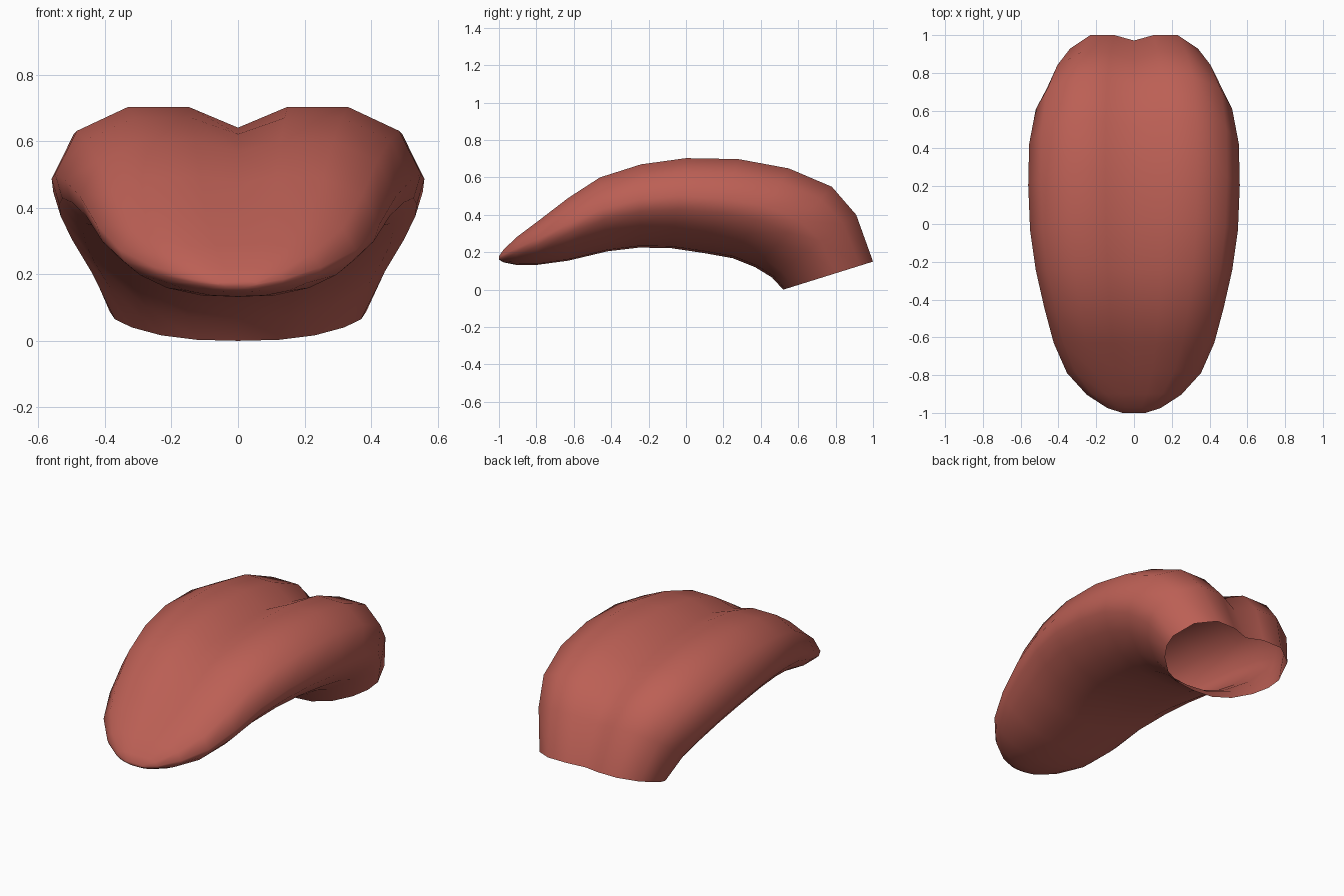
import bpy, bmesh

if "Cube" in bpy.data.objects:
    bpy.data.objects.remove(bpy.data.objects["Cube"])

# Rings: bottom (y, z), top (y, z), half width, groove depth fraction
RINGS = [
    (-1.0, .160, -1.0, .178, .06, 0),
    (-.975, .146, -.975, .215, .14, 0),
    (-.91, .133, -.90, .285, .25, 0),
    (-.80, .132, -.78, .375, .355, .02),
    (-.63, .155, -.63, .49, .425, .05),
    (-.42, .205, -.46, .60, .475, .08),
    (-.25, .225, -.24, .67, .52, .11),
    (-.08, .222, .0, .703, .55, .13),
    (.10, .195, .28, .698, .56, .13),
    (.25, .168, .55, .648, .555, .13),
    (.37, .12, .78, .55, .52, .12),
    (.46, .065, .91, .40, .46, .09),
    (.52, .0, 1.0, .15, .385, .06),
]
# Half cross-section: across (0..1), bottom to top (0..1)
HALF = [(.32, .02), (.60, .11), (.83, .27), (.96, .43), (1, .58),
        (.88, .85), (.60, 1), (.27, 1)]

bm = bmesh.new()
loops = []
for by, bz, ty, tz, w, g in RINGS:
    section = [(0, 0)] + HALF + [(0, 1 - g)] + [(-s, t) for s, t in reversed(HALF)]
    loops.append([bm.verts.new((s * w, by + (ty - by) * t, bz + (tz - bz) * t))
                  for s, t in section])

# Skin between rings, closed at the tip, open at the root
for a, b in zip(loops, loops[1:]):
    n = len(a)
    for i in range(n):
        j = (i + 1) % n
        bm.faces.new((a[i], a[j], b[j], b[i]))
bm.faces.new(loops[0])
bmesh.ops.recalc_face_normals(bm, faces=bm.faces)
for f in bm.faces:
    f.smooth = True

mesh = bpy.data.meshes.new("tongue")
bm.to_mesh(mesh)
bm.free()
tongue = bpy.data.objects.new("tongue", mesh)
bpy.context.collection.objects.link(tongue)

mat = bpy.data.materials.new("tongue_red")
mat.diffuse_color = (.50, .115, .09, 1)
mat.use_nodes = True
mat.node_tree.nodes["Principled BSDF"].inputs["Base Color"].default_value = mat.diffuse_color
mesh.materials.append(mat)
